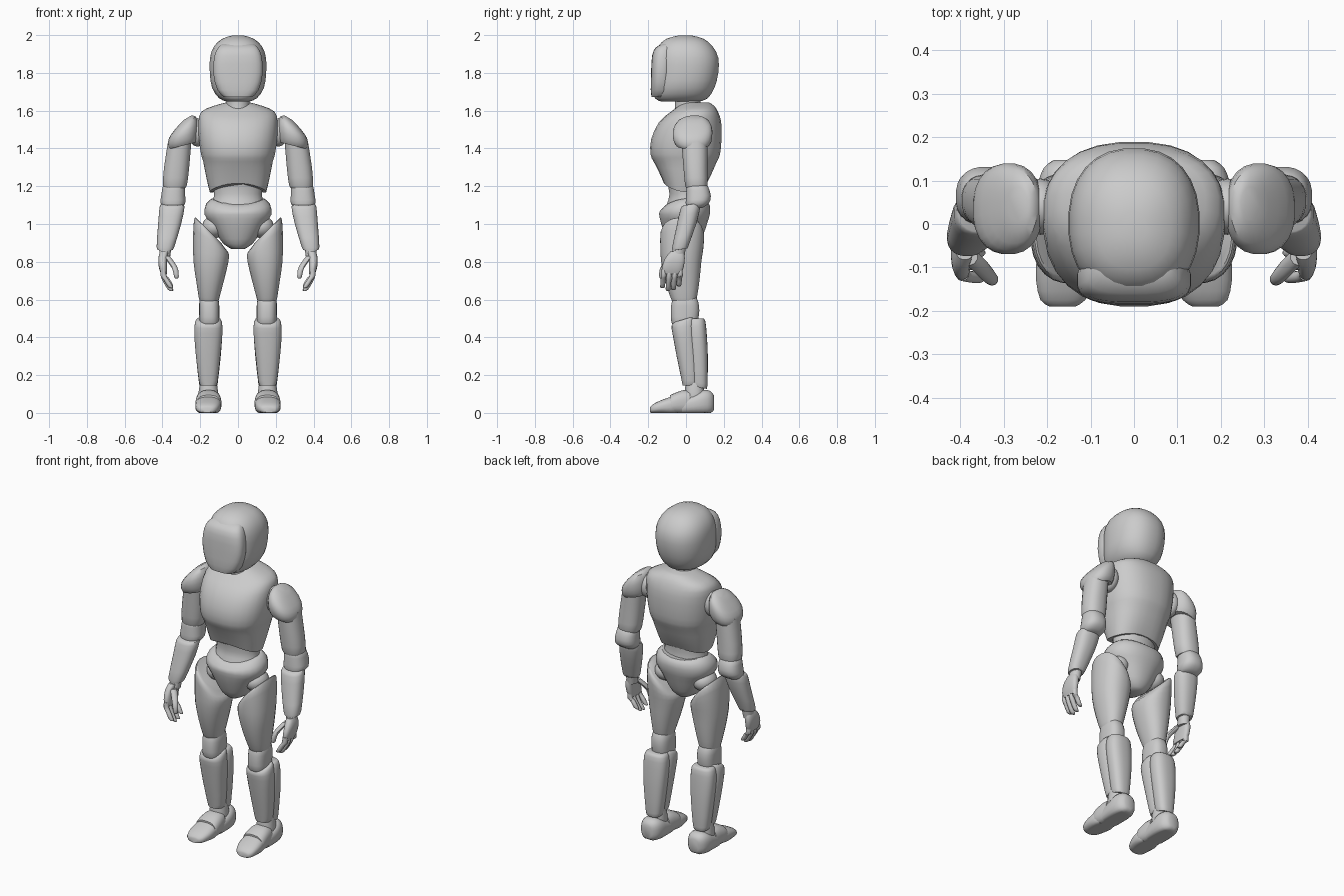
import bpy, bmesh, math
from mathutils import Vector

grey = bpy.data.materials.new("light grey")
grey.diffuse_color = (0.6, 0.6, 0.6, 1)


def finish(name, bm, mirror, angle=40):
    bmesh.ops.recalc_face_normals(bm, faces=bm.faces)
    me = bpy.data.meshes.new(name)
    bm.to_mesh(me)
    bm.free()
    me.materials.append(grey)
    ob = bpy.data.objects.new(name, me)
    bpy.context.collection.objects.link(ob)
    bpy.ops.object.select_all(action='DESELECT')
    ob.select_set(True)
    bpy.context.view_layer.objects.active = ob
    bpy.ops.object.shade_smooth_by_angle(angle=math.radians(angle))
    if mirror:
        ob.modifiers.new("Mirror", 'MIRROR').use_mirror_merge = False
    return ob


def spline(keys, steps):
    """Catmull-Rom through equal-length tuples."""
    out = []
    for i in range(len(keys) - 1):
        p0, p1, p2, p3 = (keys[max(i - 1, 0)], keys[i], keys[i + 1],
                          keys[min(i + 2, len(keys) - 1)])
        for s in range(steps):
            t = s / steps
            out.append([0.5 * (2 * b + (c - a) * t + (2 * a - 5 * b + 4 * c - d) * t * t
                               + (3 * b - a - 3 * c + d) * t ** 3)
                        for a, b, c, d in zip(p0, p1, p2, p3)])
    return out + [list(keys[-1])]


def loft(name, rings, power=2.0, mirror=False, axis='z', sides=24, steps=2):
    """Rings: centre x, centre y, height, radius x, radius y, tilt x, tilt y, arch."""
    rings = [tuple(r) + (0,) * (8 - len(r)) for r in rings]
    bm = bmesh.new()
    loops = []
    for cx, cy, z, rx, ry, tx, ty, arch in spline(rings, steps):
        loop = []
        for k in range(sides):
            a = 2 * math.pi * (k + 0.5) / sides
            c, s = math.cos(a), math.sin(a)
            ux = math.copysign(abs(c) ** (2 / power), c)
            uy = math.copysign(abs(s) ** (2 / power), s)
            h = z + tx * ux * rx + ty * uy * ry - arch * ux * ux
            x, y = cx + ux * rx, cy + uy * ry
            # Lofts along y keep a flat underside on the ground
            loop.append(bm.verts.new((x, y, h) if axis == 'z' else (x, h, max(y, 0))))
        loops.append(loop)
    for a, b in zip(loops, loops[1:]):
        for k in range(sides):
            j = (k + 1) % sides
            bm.faces.new((a[k], a[j], b[j], b[k]))
    bm.faces.new(loops[0])
    bm.faces.new(loops[-1])
    return finish(name, bm, mirror)


def ball(name, loc, size, mirror=False):
    bm = bmesh.new()
    bmesh.ops.create_uvsphere(bm, u_segments=20, v_segments=12, radius=1)
    for v in bm.verts:
        v.co = Vector(loc) + Vector([a * b for a, b in zip(v.co, size)])
    return finish(name, bm, mirror)


# Head: shell, raised face shield, neck
loft("head_shell", [(0, -.03, 1.648, .06, .10), (0, -.025, 1.665, .10, .14),
                    (0, -.012, 1.72, .138, .163), (0, 0, 1.80, .15, .172),
                    (0, .002, 1.88, .149, .17), (0, -.003, 1.94, .128, .145),
                    (0, -.005, 1.98, .085, .10), (0, -.005, 1.998, .03, .035)], 2.3, sides=28)
loft("face_shield", [(0, -.135, 1.672, .075, .047), (0, -.132, 1.71, .11, .055),
                     (0, -.13, 1.80, .132, .055), (0, -.125, 1.89, .125, .055),
                     (0, -.115, 1.935, .105, .045), (0, -.09, 1.955, .08, .03)], 3)
loft("neck", [(0, .01, 1.57, .075, .078), (0, .01, 1.62, .062, .068),
              (0, .01, 1.69, .065, .07)])

# Trunk
loft("chest", [(0, -.012, 1.20, .150, .105, 0, -.15, .03), (0, -.008, 1.26, .168, .135, 0, -.1, .015),
               (0, -.004, 1.33, .185, .168), (0, -.004, 1.37, .197, .185),
               (0, .002, 1.45, .208, .187), (0, .022, 1.54, .210, .165),
               (0, .045, 1.595, .195, .125), (0, .055, 1.625, .13, .095),
               (0, .055, 1.642, .07, .07)], 2.4, sides=28)
loft("abdomen", [(0, -.01, 1.04, .16, .115), (0, -.005, 1.10, .138, .10),
                 (0, 0, 1.16, .128, .088), (0, -.005, 1.26, .14, .105)])
loft("pelvis", [(0, -.01, .868, .035, .055), (0, -.01, .895, .078, .082),
                (0, -.01, .95, .115, .105), (0, -.01, 1.00, .145, .122),
                (0, -.008, 1.05, .178, .135), (0, -.005, 1.085, .17, .132, 0, .1, -.02),
                (0, 0, 1.11, .138, .108, 0, .1, -.025)], 2.2)

# Shoulders and arms
ball("shoulder_joint", (.215, .04, 1.485), (.05, .065, .075), True)
loft("shoulder_cap", [(.292, .035, 1.415, .072, .085, -.25), (.292, .035, 1.44, .08, .10, -.3),
                      (.288, .035, 1.49, .078, .105, -.45), (.278, .04, 1.535, .055, .085, -.6),
                      (.268, .045, 1.562, .022, .04, -.6)], 2.3, True)
loft("upper_arm", [(.335, .055, 1.19, .052, .05), (.334, .055, 1.205, .064, .06),
                   (.325, .05, 1.30, .067, .064), (.308, .045, 1.44, .062, .07)], 2.3, True)
loft("elbow", [(.345, .045, 1.085, .048, .042), (.345, .06, 1.11, .066, .062),
               (.343, .066, 1.15, .064, .066), (.34, .06, 1.20, .058, .056),
               (.338, .055, 1.215, .045, .042)], 2.4, True)
loft("forearm", [(.384, -.03, .865, .038, .038, 0, .15), (.384, -.03, .88, .047, .044, 0, .15),
                 (.362, .004, 1.0, .061, .054, 0, .2), (.349, .024, 1.09, .066, .054, 0, .2),
                 (.348, .026, 1.105, .055, .045, 0, .2)], 2.4, True)

# Hands: wrist, palm, curled fingers and thumb
loft("wrist", [(.388, -.045, .82, .028, .036), (.384, -.032, .89, .034, .034)], 2, True)
loft("palm", [(.392, -.074, .735, .016, .048), (.397, -.07, .77, .022, .058),
              (.398, -.058, .82, .024, .052), (.39, -.048, .855, .022, .034)], 2.6, True)
for i, drop in enumerate((.015, 0, .005, .025)):
    y = -.118 + i * .029
    loft("finger_%d" % (i + 1), [(.35, y - .006, .645 + drop, .007, .006),
                                 (.358, y - .006, .653 + drop, .014, .0125),
                                 (.38, y - .003, .69 + drop, .015, .0135),
                                 (.394, y, .725, .016, .014), (.395, y, .76, .014, .013)],
         2, True, sides=10)
loft("thumb", [(.325, -.128, .712, .007, .008), (.326, -.128, .722, .013, .014),
               (.332, -.122, .76, .016, .017), (.352, -.10, .795, .018, .02),
               (.378, -.075, .83, .018, .02)], 2, True, sides=10)

# Legs
ball("hip_joint", (.125, 0, .985), (.065, .075, .06), True)
loft("thigh", [(.153, -.01, .585, .048, .06), (.153, -.012, .61, .055, .07),
               (.148, -.02, .70, .074, .092), (.143, -.025, .80, .093, .107),
               (.144, -.022, .88, .095, .115, .35), (.151, -.02, .945, .083, .115, .9),
               (.155, -.02, .965, .07, .10, 1.0)], 2.3, True)
loft("knee", [(.152, -.005, .455, .045, .055), (.152, -.008, .48, .052, .07),
              (.152, -.005, .54, .054, .076), (.153, -.005, .59, .052, .07),
              (.153, -.005, .62, .04, .055)], 2.6, True)
loft("shin_guard", [(.157, .022, .145, .042, .04), (.157, .022, .17, .05, .045),
                    (.158, .008, .30, .065, .058), (.157, -.008, .42, .075, .064),
                    (.156, -.014, .48, .071, .063, 0, .3), (.156, -.013, .495, .06, .05, 0, .3)],
     2.5, True)
loft("calf", [(.157, .07, .135, .044, .04, 0, -.2), (.157, .07, .16, .05, .044, 0, -.2),
              (.157, .066, .30, .066, .05), (.157, .058, .42, .074, .052),
              (.156, .055, .485, .068, .048), (.156, .055, .50, .055, .038)], 2.5, True)
loft("ankle", [(.157, .045, .06, .05, .055), (.157, .045, .11, .052, .052),
               (.157, .045, .19, .04, .045)], 2.2, True)

# Feet: toe, instep strap and heel, lofted from front to back
loft("toe", [(.165, .016, -.19, .03, .014), (.164, .022, -.175, .052, .024),
             (.160, .032, -.13, .066, .036), (.157, .038, -.08, .068, .048),
             (.156, .042, -.055, .062, .05)], 2.6, True, 'y')
loft("instep", [(.156, .045, -.085, .064, .049), (.156, .048, -.07, .069, .053),
                (.156, .056, -.02, .066, .064), (.156, .056, .02, .06, .064)], 2.6, True, 'y')
loft("heel", [(.156, .035, -.02, .062, .045), (.156, .045, .04, .067, .055),
              (.156, .056, .09, .066, .066), (.156, .056, .13, .052, .06),
              (.156, .054, .148, .028, .038)], 2.6, True, 'y')
